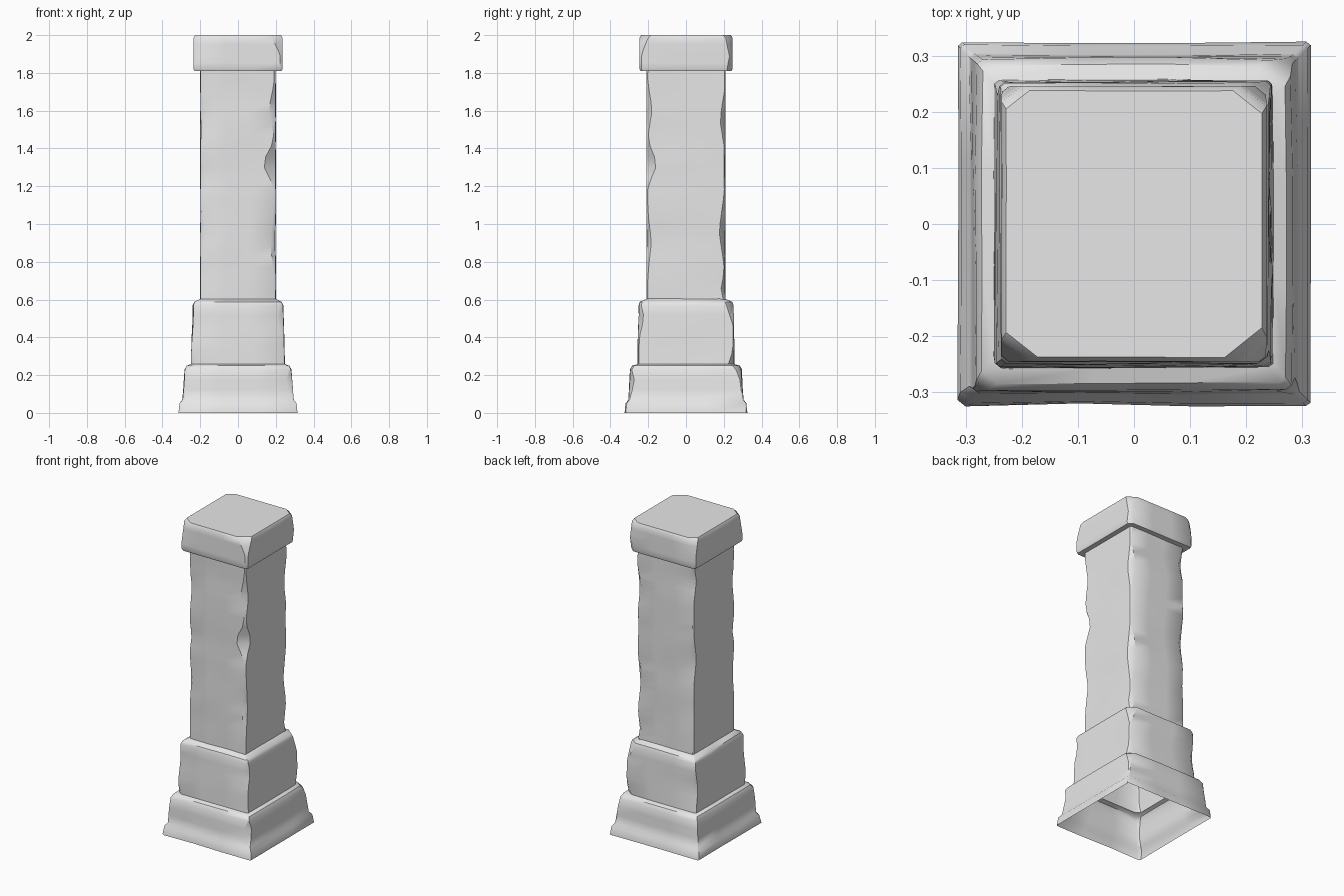
import bpy, bmesh, math
from mathutils import Vector, noise

cube = bpy.data.objects.get("Cube")
if cube:
    bpy.data.objects.remove(cube, do_unlink=True)

stone = bpy.data.materials.new("grey stone")
stone.use_nodes = True
stone.diffuse_color = (0.8, 0.8, 0.8, 1)
stone.node_tree.nodes["Principled BSDF"].inputs["Base Color"].default_value = (0.8, 0.8, 0.8, 1)

# corners in counter-clockwise order
CORNERS = {"front_left": (1, -1), "back_left": (1, 1),
           "back_right": (-1, 1), "front_right": (-1, -1)}


def ring(z, hx, hy, edge, chips, wear):
    """Square outline whose corners are cut back where a chip lies."""
    ends = []
    for name, (sx, sy) in CORNERS.items():
        cut = edge
        for zc, reach, depth in chips.get(name, []):
            cut = max(cut, edge + depth * max(0, 1 - abs(z - zc) / reach))
        a = Vector((sx * (hx - cut), sy * hy, z))
        b = Vector((sx * hx, sy * (hy - cut * 0.8), z))
        ends.append((a, b) if sx * sy < 0 else (b, a))
    points = []
    for i, (a, b) in enumerate(ends):
        following = ends[(i + 1) % 4][0]
        points += [a, b, b.lerp(following, 1 / 3), b.lerp(following, 2 / 3)]
    # uneven weathering, inward only
    for p in points:
        dip = wear * max(0, noise.noise(p * 5) + 0.1)
        p.x *= 1 - dip
        p.y *= 1 - dip
    return points


def loft(name, rows, chips, wear=0.0, step=0.06, top=False, bottom=False):
    """Skin the outlines, adding rows in between on tall stretches."""
    bm = bmesh.new()
    levels = []
    for lower, upper in zip(rows, rows[1:]):
        n = max(1, math.ceil((upper[0] - lower[0]) / step))
        levels += [[u + (v - u) * k / n for u, v in zip(lower, upper)] for k in range(n)]
    levels.append(rows[-1])
    loops = [[bm.verts.new(p) for p in ring(*row, chips, wear)] for row in levels]
    for low, high in zip(loops, loops[1:]):
        for i in range(len(low)):
            j = (i + 1) % len(low)
            bm.faces.new((low[i], low[j], high[j], high[i]))
    if top:
        bm.faces.new(loops[-1])
    if bottom:
        bm.faces.new(loops[0][::-1])
    mesh = bpy.data.meshes.new(name)
    bm.to_mesh(mesh)
    bm.free()
    mesh.materials.append(stone)
    obj = bpy.data.objects.new(name, mesh)
    bpy.context.collection.objects.link(obj)
    bpy.ops.object.select_all(action="DESELECT")
    obj.select_set(True)
    bpy.context.view_layer.objects.active = obj
    bpy.ops.object.shade_smooth_by_angle(angle=math.radians(40))


# stepped plinth, hollow and open underneath
loft("plinth", [
    (0.00, 0.315, 0.325, 0.008), (0.05, 0.31, 0.32, 0.008),
    (0.07, 0.295, 0.305, 0.008), (0.23, 0.283, 0.297, 0.01),
    (0.25, 0.272, 0.285, 0.012), (0.258, 0.25, 0.258, 0.008),
    (0.57, 0.24, 0.252, 0.008), (0.588, 0.232, 0.245, 0.012),
    (0.605, 0.198, 0.205, 0.008)],
    {"front_left": [(0.16, 0.07, 0.03), (0.5, 0.1, 0.03)],
     "back_left": [(0.25, 0.08, 0.035), (0.57, 0.1, 0.04)],
     "back_right": [(0.4, 0.12, 0.025)],
     "front_right": [(0.04, 0.06, 0.02), (0.26, 0.06, 0.02)]}, wear=0.025)

# weathered square shaft
loft("shaft", [
    (0.60, 0.2, 0.21, 0.008), (1.82, 0.2, 0.21, 0.008)],
    {"front_left": [(1.32, 0.12, 0.065), (1.6, 0.14, 0.03), (0.9, 0.2, 0.02)],
     "back_left": [(0.97, 0.2, 0.035), (1.55, 0.15, 0.03), (0.65, 0.08, 0.02)],
     "back_right": [(1.2, 0.15, 0.03), (1.7, 0.12, 0.03)],
     "front_right": [(0.95, 0.15, 0.02), (1.58, 0.12, 0.02), (1.25, 0.1, 0.02)]},
    wear=0.045)

# capstone with knocked-off corners
loft("capstone", [
    (1.81, 0.231, 0.241, 0.01), (1.822, 0.236, 0.246, 0.012),
    (1.985, 0.236, 0.246, 0.014), (2.00, 0.228, 0.238, 0.016)],
    {"front_left": [(2.0, 0.1, 0.05)],
     "back_left": [(2.0, 0.14, 0.035), (1.83, 0.06, 0.025)],
     "back_right": [(2.0, 0.1, 0.025)],
     "front_right": [(2.0, 0.15, 0.04)]},
    wear=0.01, step=0.04, top=True, bottom=True)
